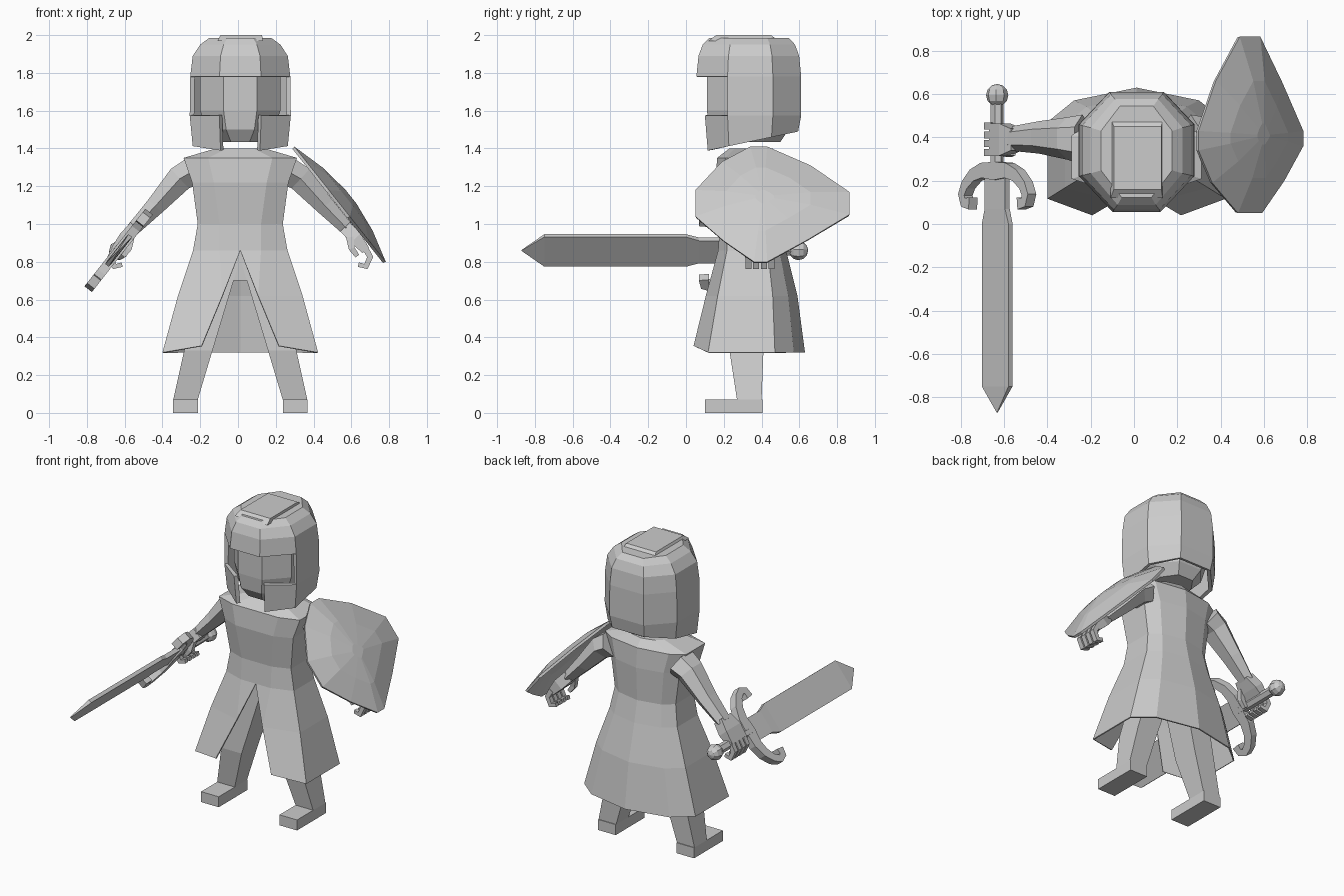
import bpy, bmesh, math
from mathutils import Vector

if "Cube" in bpy.data.objects:
    bpy.data.objects.remove(bpy.data.objects["Cube"])

CX = 0.012  # body centre line
grey = bpy.data.materials.new("plain grey")
grey.diffuse_color = (0.6, 0.6, 0.6, 1)
grey.use_nodes = True
grey.node_tree.nodes["Principled BSDF"].inputs["Base Color"].default_value = grey.diffuse_color


def make(name, verts, faces, thick=0):
    bm = bmesh.new()
    vs = [bm.verts.new(v) for v in verts]
    for f in faces:
        bm.faces.new([vs[i] for i in f])
    bmesh.ops.recalc_face_normals(bm, faces=bm.faces)
    me = bpy.data.meshes.new(name)
    bm.to_mesh(me)
    bm.free()
    me.materials.append(grey)
    ob = bpy.data.objects.new(name, me)
    bpy.context.collection.objects.link(ob)
    if thick:
        mod = ob.modifiers.new("thickness", 'SOLIDIFY')
        mod.thickness = thick
        mod.offset = -1
    return ob


def loft(name, rings, start=True, end=True, skip=(), thick=0):
    """Join equal closed rings; skip holds (band, side) pairs left open."""
    n = len(rings[0])
    verts = [p for r in rings for p in r]
    faces = []
    for b in range(len(rings) - 1):
        for i in range(n):
            if (b, i) not in skip:
                j = (i + 1) % n
                faces.append((b*n + i, b*n + j, b*n + n + j, b*n + n + i))
    if start:
        faces.append(tuple(range(n))[::-1])
    if end:
        faces.append(tuple(range(len(verts) - n, len(verts))))
    return make(name, verts, faces, thick)


def sweep(name, pts, sizes, side, n=4):
    """Sweep an n-gon along pts; sizes = (in-plane half, side half)."""
    pts = [Vector(p) for p in pts]
    side = Vector(side).normalized()
    k = 1 / math.cos(math.pi / n)
    rings = []
    for i, p in enumerate(pts):
        t = (pts[min(i + 1, len(pts) - 1)] - pts[max(i - 1, 0)]).normalized()
        u = t.cross(side).normalized()
        a, b = sizes[i]
        angs = [math.pi / n + 2 * math.pi * j / n for j in range(n)]
        rings.append([p + u*a*k*math.cos(q) + side*b*k*math.sin(q) for q in angs])
    return loft(name, rings)


def box(name, x0, x1, y0, y1, z0, z1):
    return loft(name, [[(x0, y0, z), (x1, y0, z), (x1, y1, z), (x0, y1, z)] for z in (z0, z1)])


# Helmet and head: octagonal rings
OCT = [(.11, .055), (.265, .22), (.265, .46), (.125, .61)]
OCT += [(-x, y) for x, y in reversed(OCT)]


def octagon(z, sx, sy, slope=0, front=0):
    out = []
    for x, y in OCT:
        y = max(.335 + (y - .335) * sy, front)
        out.append((CX + x * sx, y, z + slope * (y - .12)))
    return out


loft("helmet", [octagon(1.985, .62, .76), octagon(1.95, .80, .88), octagon(1.89, .95, .96),
                octagon(1.78, 1, 1), octagon(1.575, 1.01, 1, 0, .10),
                octagon(1.39, .95, .94, .21, .115)],
     end=False, skip={(3, 0), (3, 6), (3, 7), (4, 7)}, thick=.025)
loft("helmet_crest", [[(CX - .12, .12, 1.97), (CX + .12, .12, 1.97), (CX + .12, .49, 1.97), (CX - .12, .49, 1.97)],
                      [(CX - .105, .16, 2), (CX + .115, .16, 2), (CX + .115, .45, 2), (CX - .105, .45, 2)]])
loft("head", [octagon(1.84, .8, .8), octagon(1.6, .8, .8), octagon(1.5, .68, .76), octagon(1.435, .45, .6)])


# Tunic: torso and open-fronted skirt
def tunic_ring(z, w, f, b, corner):
    d = b - f
    half = [(corner, f), (w, f + .13*d), (w, b - .27*d), (.7*w, b - .1*d)]
    pts = [(0, f)] + half + [(0, b)] + [(-x, y) for x, y in reversed(half)]
    return [(CX + x, y, z + (.035 if z < .4 and y < .1 else 0)) for x, y in pts]


rings = [tunic_ring(*r) for r in (
    (1.40, .13, .23, .46, .07), (1.35, .30, .165, .50, .17), (1.22, .255, .155, .51, .14),
    (1.0, .225, .18, .50, .11), (.86, .25, .17, .53, .11), (.62, .33, .105, .59, .095), (.32, .412, .04, .63, .205))]
n = 10
verts = [p for r in rings for p in r]
faces = [tuple(range(n))]
for b in range(6):
    for i in range(n):
        j = (i + 1) % n
        q = [b*n + i, b*n + j, b*n + n + j, b*n + n + i]
        if b >= 4 and (i == 0 or j == 0):
            if b == 5:
                continue  # open slit
            q = [v for v in q if v != 5*n]  # slit starts as a triangle
        faces.append(tuple(q))
tunic = make("tunic", verts, faces, .008)
bm = bmesh.new()
bm.from_mesh(tunic.data)
bmesh.ops.delete(bm, geom=[v for v in bm.verts if not v.link_faces], context='VERTS')
bm.to_mesh(tunic.data)
bm.free()

# Pelvis
box("pelvis", CX - .16, CX + .16, .25, .46, .70, .87)

# Legs, feet, arms and hands, mirrored
for s, tag in ((-1, "right"), (1, "left")):
    def X(x):
        return CX + s * x
    leg = [(.02, .29, .065, .27, .40), (.07, .29, .065, .27, .40),
           (.33, .222, .075, .23, .41), (.80, .09, .085, .25, .45)]
    loft(tag + "_leg", [[(X(c - h), a, z), (X(c + h), a, z), (X(c + h), b, z), (X(c - h), b, z)]
                        for z, c, h, a, b in leg])
    box(tag + "_foot", X(.29) - .065, X(.29) + .065, .10, .405, 0, .07)
    sweep(tag + "_arm", [(X(.25), .39, 1.28), (X(.32), .395, 1.24), (X(.45), .40, 1.095), (X(.57), .395, .97)],
          [(.075, .10), (.07, .085), (.05, .065), (.035, .05)], (0, 1, 0), 6)
    sweep(tag + "_palm", [(X(.555), .39, .985), (X(.61), .39, .925), (X(.665), .39, .86)],
          [(.035, .05), (.035, .075), (.022, .075)], (0, 1, 0))
    for k in range(4):
        y = .33 + .041 * k
        sweep(f"{tag}_finger_{k + 1}", [(X(.66), y, .875), (X(.688), y, .825), (X(.665), y, .775), (X(.625), y, .785)],
              [(.016, .016)] * 3 + [(.012, .013)], (0, 1, 0))
    sweep(tag + "_thumb", [(X(.58), .335, .93), (X(.59), .325, .87), (X(.62), .325, .83)],
          [(.02, .018), (.016, .016), (.012, .013)], (0, 1, 0))

# Sword, tilted about its own length
U, V, O = Vector((.618, 0, .786)), Vector((.786, 0, -.618)), Vector((-.632, 0, .86))


def sword_pt(u, y, v=0):
    return O + U*u + V*v + Vector((0, y, 0))


loft("sword_blade", [[sword_pt(a*w, y, b*t) for a, b in ((1, 1), (-1, 1), (-1, -1), (1, -1))]
                     for y, w, t in ((-.87, .002, .002), (-.75, .1, .012), (0, .1, .012), (.07, .076, .014), (.24, .076, .014))])
half = [(.09, .248), (.16, .225), (.215, .18), (.238, .135), (.225, .10), (.18, .095)]
path = [(-u, y) for u, y in reversed(half)] + [(0, .245)] + half
sweep("sword_guard", [sword_pt(u, y) for u, y in path],
      [(.042 - .08 * abs(u), .025) for u, y in path], V)
sweep("sword_grip", [sword_pt(0, .24), sword_pt(0, .57)], [(.026, .026)] * 2, U, 6)
bm = bmesh.new()
bmesh.ops.create_uvsphere(bm, u_segments=8, v_segments=6, radius=.052)
ball = make("sword_pommel", [sword_pt(v.co.x, .595 + v.co.z, v.co.y) for v in bm.verts],
            [[v.index for v in f.verts] for f in bm.faces])
bm.free()

# Shield: domed diamond in a leaning plane
N = Vector((.783, 0, .622))


def shield_pt(y, z, h):
    return Vector((.29 + (1.42 - z) * .794, y, z)) + N * h


rim = [(.34, 1.41), (.43, 1.41), (.66, 1.31), (.865, 1.17), (.865, 1.05), (.65, .92),
       (.43, .80), (.36, .80), (.2, .91), (.05, 1.04), (.05, 1.18), (.19, 1.33)]
rings = [[shield_pt(.41 + (y - .41) * k, 1.10 + (z - 1.10) * k, h) for y, z in rim]
         for k, h in ((1, 0), (.55, .048), (.12, .07))]
loft("shield", rings, start=False, thick=.016)
